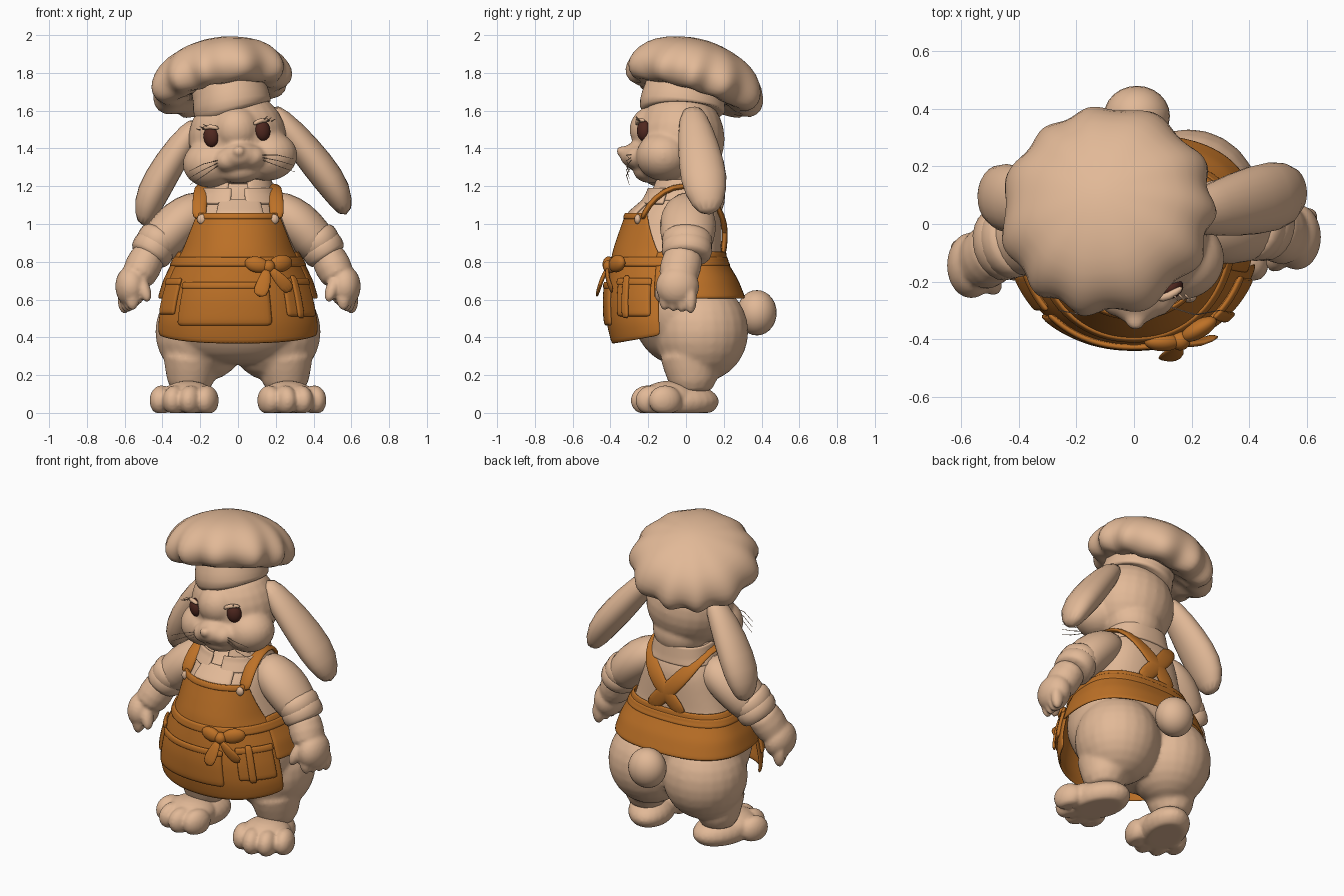
import bpy, bmesh, math
from mathutils import Vector, Matrix, Euler

cube = bpy.data.objects.get("Cube")
if cube:
    bpy.data.objects.remove(cube, do_unlink=True)


def material(name, rgb):
    m = bpy.data.materials.new(name)
    m.use_nodes = True
    m.diffuse_color = (*rgb, 1)
    m.node_tree.nodes["Principled BSDF"].inputs["Base Color"].default_value = (*rgb, 1)
    return m


TAN = material("tan fur and cloth", (0.76, 0.485, 0.31))
ORANGE = material("orange apron cloth", (0.51, 0.165, 0.02))
BROWN = material("dark brown eye", (0.08, 0.021, 0.014))


def link(name, bm, mat):
    bmesh.ops.recalc_face_normals(bm, faces=bm.faces)
    for f in bm.faces:
        f.smooth = True
    me = bpy.data.meshes.new(name)
    bm.to_mesh(me)
    bm.free()
    me.materials.append(mat)
    ob = bpy.data.objects.new(name, me)
    bpy.context.collection.objects.link(ob)
    return ob


def grid(name, rows, mat, closed=True, cap=True, thick=0, sub=1):
    """Skin a list of point rows, optionally closed, capped or thickened."""
    bm = bmesh.new()
    vs = [[bm.verts.new(p) for p in row] for row in rows]
    n = len(rows[0])
    for r, s in zip(vs, vs[1:]):
        for i in range(n if closed else n - 1):
            j = (i + 1) % n
            bm.faces.new((r[i], r[j], s[j], s[i]))
    if cap and closed:
        bm.faces.new(vs[0])
        bm.faces.new(vs[-1])
    ob = link(name, bm, mat)
    if thick:
        m = ob.modifiers.new("thickness", 'SOLIDIFY')
        m.thickness, m.offset = thick, 0
    if sub:
        ob.modifiers.new("round", 'SUBSURF').levels = sub
    return ob


def ball(name, loc, size, mat=TAN, rot=(0, 0, 0)):
    bm = bmesh.new()
    bmesh.ops.create_uvsphere(bm, u_segments=24, v_segments=14, radius=1)
    bm.transform(Matrix.LocRotScale(Vector(loc), Euler([math.radians(a) for a in rot]), Vector(size)))
    return link(name, bm, mat)


def tube(name, path, wide, thin, mat=TAN, hint=(0, 1, 0), n=12, sub=1):
    """Elliptical tube; wide radius lies along the hint direction."""
    pts, rows = [Vector(p) for p in path], []
    for i, p in enumerate(pts):
        t = (pts[min(i + 1, len(pts) - 1)] - pts[max(i - 1, 0)]).normalized()
        u = Vector(hint)
        u = (u - t * u.dot(t)).normalized()
        v = t.cross(u)
        rows.append([p + u * wide[i] * math.cos(k * math.tau / n) + v * thin[i] * math.sin(k * math.tau / n)
                     for k in range(n)])
    return grid(name, rows, mat, sub=sub)


def surface(table, z, a, off):
    """Point on a rounded trunk, squarer at the back; angle 0 faces the front."""
    for lo, hi in zip(table, table[1:]):
        if z <= hi[0]:
            break
    t = (z - lo[0]) / (hi[0] - lo[0])
    rx, front, back = [lo[k] + (hi[k] - lo[k]) * t + off for k in (1, 2, 3)]
    s, c = math.sin(a), math.cos(a)
    p, depth = (0.92, front) if c > 0 else (0.8, back)
    return Vector((math.copysign(rx * abs(s) ** p, s), -math.copysign(depth * abs(c) ** p, c), z))


def sheet(name, table, z0, z1, a0, a1, off=0, mat=ORANGE, thick=0.015, taper=0, lift=0, cols=28, nrows=10, cap=False):
    """Patch of a trunk surface; lift raises the lower corners."""
    full = a1 - a0 >= 360
    rows = []
    for r in range(nrows + 1):
        t = r / nrows
        row = []
        for c in range(cols if full else cols + 1):
            edge = (2 * c / cols - 1) ** 2
            row.append(surface(table, z0 + (z1 - z0) * t + lift * edge * (1 - t),
                               math.radians(a0 + (a1 - a0) * c / cols) * (1 - taper * t), off))
        rows.append(row)
    return grid(name, rows, mat, closed=full, cap=cap, thick=thick)


def merge(name, parts, voxel=0.014, smooth=4):
    """Fuse overlapping solids into one soft skin."""
    dg = bpy.context.evaluated_depsgraph_get()
    bm = bmesh.new()
    for p in parts:
        me = bpy.data.meshes.new_from_object(p.evaluated_get(dg))
        bm.from_mesh(me)
        bpy.data.meshes.remove(me)
    for p in parts:
        bpy.data.objects.remove(p, do_unlink=True)
    for v in bm.verts:
        v.co.z = max(v.co.z, 0.0)
    ob = link(name, bm, TAN)
    m = ob.modifiers.new("fuse", 'REMESH')
    m.mode, m.voxel_size, m.use_smooth_shade = 'VOXEL', voxel, True
    m = ob.modifiers.new("soften", 'SMOOTH')
    m.iterations = smooth
    return ob


# Torso, hips, legs and feet
TRUNK = [(.25, .16, .10, .12), (.30, .28, .19, .20), (.42, .37, .27, .25), (.55, .40, .35, .26),
         (.68, .375, .39, .25), (.80, .325, .38, .19), (.95, .275, .338, .19), (1.06, .245, .285, .19),
         (1.15, .20, .18, .16), (1.20, .16, .13, .13), (1.26, .12, .10, .10)]
parts = [sheet("trunk", TRUNK, .25, 1.26, 0, 360, mat=TAN, thick=0, cap=True, nrows=16)]
for s in (-1, 1):
    parts.append(ball("hip", (s * .19, .08, .43), (.248, .25, .265)))
    parts.append(tube("shin", [(s * .24, .02, .36), (s * .25, .03, .24), (s * .255, .045, .08)],
                      (.20, .15, .12), (.19, .14, .12)))
merge("body", parts)
for side, s in (("right", -1), ("left", 1)):
    foot = [ball("sole", (s * .25, -.02, .06), (.135, .2, .095), rot=(0, 0, s * 18)),
            ball("instep", (s * .265, -.09, .085), (.145, .145, .085), rot=(0, 0, s * 18))]
    for x, y in ((.165, -.18), (.25, -.205), (.335, -.18), (.405, -.11)):
        foot.append(ball("toe", (s * x, y, .066), (.06, .09, .08), rot=(0, 0, s * 18)))
    merge(side + "_foot", foot, 0.01, 4)
ball("tail", (0.01, .375, .53), (.115, .105, .12))

# Arms with rolled cuffs and pawed hands
for side, s, fwd in (("right", -1, .10), ("left", 1, 0)):
    def at(x, y, z):
        return (s * x, y - fwd * max(0, (x - .2) / .37), z)
    tube(side + "_sleeve", [at(.15, .01, 1.09), at(.22, .01, 1.07), at(.31, .01, 1.01), at(.39, .01, .93), at(.46, 0, .84)],
         (.09, .135, .16, .15, .12), (.09, .115, .13, .12, .11))
    for k, (x, z) in enumerate(((.425, .905), (.45, .865))):
        tube(side + "_cuff_%d" % (k + 1), [at(x - .03, .01, z + .05), at(x - .02, .01, z + .035), at(x + .02, 0, z - .035), at(x + .03, 0, z - .05)],
             (.11, .143, .14, .11), (.09, .122, .12, .09))
    hand = [tube("forearm", [at(.45, 0, .88), at(.505, -.03, .77), at(.55, -.05, .68)], (.11, .115, .11), (.095, .105, .09)),
            ball("palm", at(.565, -.045, .67), (.085, .115, .11))]
    for k in range(4):
        hand.append(ball("finger", at(.60 - .014 * k, .025 - .046 * k, .60 + .006 * k), (.038, .032, .075)))
    hand.append(ball("thumb", at(.50, -.12, .66), (.035, .04, .08), rot=(-20, s * 20, 0)))
    merge(side + "_hand", hand, 0.01, 4)

# Head, tilted to one side
PIVOT = Vector((0, 0, 1.43))
TILT = Matrix.Translation(PIVOT) @ Matrix.Rotation(math.radians(-7), 4, 'Y') @ Matrix.Translation(-PIVOT)
parts = [ball("skull", (0, -.03, 1.45), (.26, .235, .26)),
         ball("brow", (0, -.16, 1.50), (.13, .14, .13)),
         ball("neck", (0, .02, 1.28), (.17, .16, .15)),
         ball("chin", (0, -.18, 1.28), (.12, .10, .065)),
         ball("muzzle", (0, -.22, 1.36), (.11, .13, .08)),
         ball("nose", (0, -.335, 1.385), (.035, .035, .028))]
for s in (-1, 1):
    parts.append(ball("cheek", (s * .15, -.12, 1.34), (.155, .145, .13)))
    parts.append(ball("lip", (s * .055, -.24, 1.345), (.085, .085, .065)))
face = [merge("head", parts, 0.012, 6)]
for side, s in (("right", -1), ("left", 1)):
    face.append(ball(side + "_eye", (s * .137, -.224, 1.478), (.043, .034, .055), BROWN, (0, 0, s * 30)))
    face.append(tube(side + "_eyelid", [(s * .09, -.26, 1.515), (s * .135, -.254, 1.538), (s * .185, -.217, 1.525)],
                     (.012, .016, .01), (.012, .014, .01)))
    for k in range(3):
        x = .15 + .02 * k
        face.append(tube(side + "_lash_%d" % (k + 1), [(s * x, -.245, 1.533 - .006 * k), (s * (x + .02), -.265, 1.55 - .01 * k)],
                         (.004, .002), (.004, .002), n=5, sub=0))
        face.append(tube(side + "_whisker_%d" % (k + 1),
                         [(s * .12, -.29, 1.35 - .014 * k), (s * .20, -.315, 1.34 - .03 * k), (s * .28, -.30, 1.31 - .035 * k)],
                         (.002, .002, .001), (.002, .002, .001), n=5, sub=0))
for ob in face:
    ob.data.transform(TILT)

# Drooping ears
tube("right_ear", [(-.20, .03, 1.55), (-.30, .05, 1.42), (-.42, .085, 1.23), (-.48, .10, 1.1), (-.50, .11, .985)],
     (.06, .10, .13, .12, .05), (.05, .08, .093, .085, .035))
tube("left_ear", [(.16, .03, 1.62), (.28, .05, 1.49), (.425, .085, 1.31), (.53, .105, 1.17), (.575, .125, 1.045)],
     (.06, .10, .13, .125, .05), (.05, .08, .093, .085, .035))

# Puffed hat with a gathered crown and a folded band
tilt = Matrix.LocRotScale(Vector((-.10, .06, 1.795)), Euler((math.radians(-17), math.radians(-10), 0)), None)
rows = []
for r, z, pleat in ((.18, -.09, 0), (.25, -.14, .08), (.33, -.135, .08), (.374, -.075, .05), (.37, -.01, .03),
                    (.32, .075, .015), (.23, .132, .01), (.11, .17, 0), (.02, .18, 0)):
    ring = []
    for k in range(72):
        a = k * math.tau / 72
        q = r * (1 + pleat * math.cos(11 * a + .8 * math.sin(3 * a)))
        ring.append(tilt @ Vector((q * math.cos(a), q * math.sin(a), z)))
    rows.append(ring)
grid("hat_crown", rows, TAN)
band = [(-.02, -.02, 1.58), (-.03, -.02, 1.60), (-.035, -.015, 1.67), (-.045, 0, 1.70), (-.06, .015, 1.77)]
tube("hat_band", band, (.20, .235, .225, .215, .23), (.19, .215, .205, .2, .21), n=28)

# Shirt collar and front placket
COLLAR = [(1.10, .215, .22, .17), (1.16, .185, .185, .16), (1.25, .165, .15, .15)]
sheet("shirt_collar", COLLAR, 1.12, 1.235, 14, 346, mat=TAN, thick=.022)
for side, s in (("right", -1), ("left", 1)):
    sheet(side + "_collar_wing", COLLAR, 1.105, 1.19, min(s * 8, s * 62), max(s * 8, s * 62), .022, TAN, .02, cols=10)
sheet("shirt_placket", TRUNK, 1.03, 1.13, -25, 30, .012, TAN, .02, cols=8)

# Apron: skirt, bib, back wrap, belt and pockets
APRON = [(.36, .435, .385, .30), (.48, .44, .415, .32), (.60, .415, .42, .305), (.70, .385, .41, .265),
         (.80, .335, .392, .205), (.86, .31, .38, .20), (.95, .29, .35, .205), (1.06, .27, .31, .20)]
sheet("apron_skirt", APRON, .365, .82, -72, 72, lift=.045)
sheet("apron_bib", APRON, .80, 1.06, -74, 74, taper=.32)
sheet("bib_hem", APRON, 1.025, 1.06, -51, 51, .006, nrows=2)
sheet("apron_back_wrap", APRON, .605, .855, 68, 292, .006)
sheet("apron_belt", APRON, .775, .825, 0, 360, .009, thick=.02, cols=40, nrows=3)
for name, z0, z1, a0, a1 in (("wide_pocket", .46, .69, -44, 22), ("right_pocket", .52, .71, -68, -48),
                             ("left_pocket", .51, .71, 34, 66)):
    sheet(name, APRON, z0, z1, a0, a1, .012, thick=.022, cols=10, nrows=6)
    sheet(name + "_hem", APRON, z1 - .035, z1 + .005, a0 - 1, a1 + 1, .018, thick=.018, cols=10, nrows=2)
sheet("hanging_cloth", APRON, .50, .73, 42, 48, .026, thick=.022, cols=3, nrows=4)

# Bow at the waist
ball("bow_knot", (.16, -.405, .775), (.036, .034, .036), ORANGE)
ball("bow_loop_right", (.10, -.41, .785), (.065, .032, .042), ORANGE, (0, 12, 0))
ball("bow_loop_left", (.225, -.365, .79), (.07, .032, .045), ORANGE, (0, -10, 30))
tube("bow_tail_right", [(.155, -.415, .77), (.14, -.45, .70), (.11, -.475, .61)], (.016, .04, .045), (.012, .012, .01), ORANGE, (1, 0, 0))
tube("bow_tail_left", [(.165, -.415, .77), (.22, -.42, .71), (.285, -.385, .64)], (.016, .035, .04), (.012, .012, .01), ORANGE, (1, 0, 1))

# Shoulder straps crossing low on the back, with front buttons
for side, s in (("right", -1), ("left", 1)):
    tube(side + "_strap", [(s * .205, -.235, 1.02), (s * .205, -.20, 1.10), (s * .195, -.12, 1.175), (s * .18, -.02, 1.21),
                           (s * .165, .09, 1.18), (s * .12, .175, 1.09), (s * .05, .205, 1.0), (s * -.03, .208, .925), (s * -.12, .195, .82)],
         (.04, .04, .042, .045, .048, .05, .05, .05, .05), (.016,) * 9, ORANGE, (1, 0, 0))
    ball(side + "_strap_button", (s * .19, -.255, 1.025), (.027, .018, .027))
